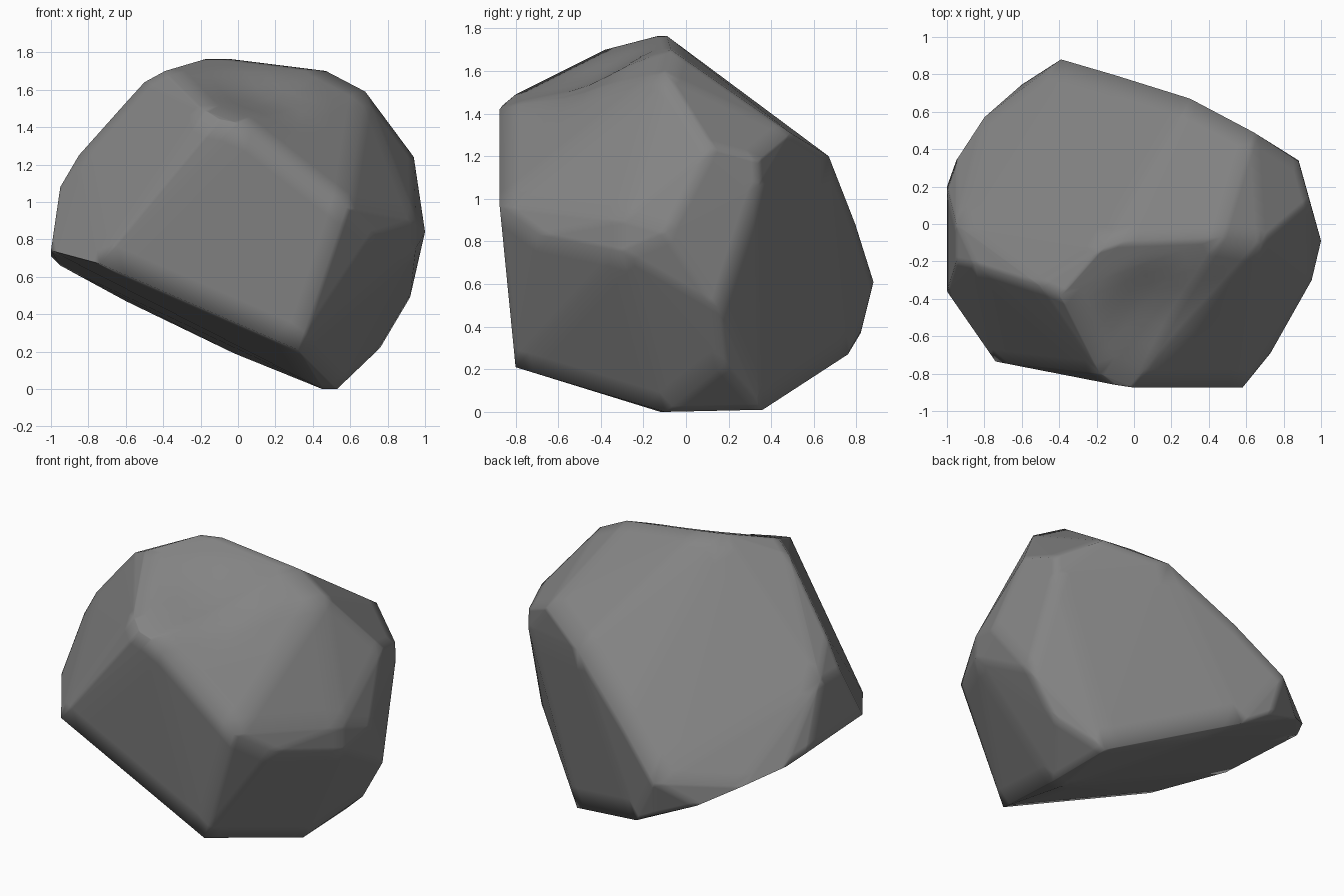
import bpy, bmesh, math
from mathutils import Vector

if "Cube" in bpy.data.objects:
    bpy.data.objects.remove(bpy.data.objects["Cube"])

# Chiselled corners of the boulder, grouped by region
crown = [(-.39, -.38, 1.7), (-.17, -.13, 1.765), (-.05, -.09, 1.765),
         (.47, -.07, 1.7), (.68, -.1, 1.59), (-.5, -.33, 1.64), (-.6, -.3, 1.53)]
left = [(-.85, -.22, 1.25), (-.95, -.2, 1.08), (-.95, 0, 1.08),
        (-1, -.36, .74), (-1, .2, .71)]
front = [(-.18, -.8, 1.49), (-.1, -.86, 1.44), (0, -.875, 1.42), (.58, -.875, .97),
         (-.74, -.735, .67), (.32, -.8, .21)]
right = [(.94, .12, 1.24), (1, -.09, .84), (.95, -.3, .9), (.95, -.3, .75),
         (.73, -.69, .83), (.92, .15, .49), (.76, .18, .22), (.88, .34, 1.06),
         (.88, .335, 1.18), (.64, .49, 1.31)]
back = [(.3, .67, 1.2), (-.1, .795, .88), (-.39, .88, .61), (-.35, .82, .37),
        (-.18, .76, .27), (-.02, .6, .19)]
base = [(.45, -.12, 0), (.53, -.1, 0), (.52, .36, .01), (-.6, .745, .47),
        (-.8, .57, .58), (-.95, .34, .66)]

# Wrap the corners in a hull
bm = bmesh.new()
for p in crown + left + front + right + back + base:
    bm.verts.new(p)
bmesh.ops.convex_hull(bm, input=bm.verts[:])
loose = [v for v in bm.verts if not v.link_faces]
bmesh.ops.delete(bm, geom=loose, context='VERTS')
bmesh.ops.recalc_face_normals(bm, faces=bm.faces[:])

# Refine the faces, then press a shallow hollow in front of the crown ridge
bmesh.ops.subdivide_edges(bm, edges=bm.edges[:], cuts=7, use_grid_fill=True)
hollow = Vector((.12, -.46, 1.56))
push = (Vector((0, 0, .9)) - hollow).normalized() * .04
for v in bm.verts:
    d = (v.co - hollow).length / .36
    if d < 1:
        v.co += push * (1 - d * d) ** 2

mesh = bpy.data.meshes.new("boulder")
bm.to_mesh(mesh)
bm.free()
rock = bpy.data.objects.new("boulder", mesh)
bpy.context.collection.objects.link(rock)

# Dark grey stone
stone = bpy.data.materials.new("stone")
stone.diffuse_color = (.23, .23, .23, 1)
stone.use_nodes = True
stone.node_tree.nodes["Principled BSDF"].inputs["Base Color"].default_value = stone.diffuse_color
mesh.materials.append(stone)

# Softly shaded edges
bpy.context.view_layer.objects.active = rock
rock.select_set(True)
bpy.ops.object.shade_smooth_by_angle(angle=math.radians(75))
